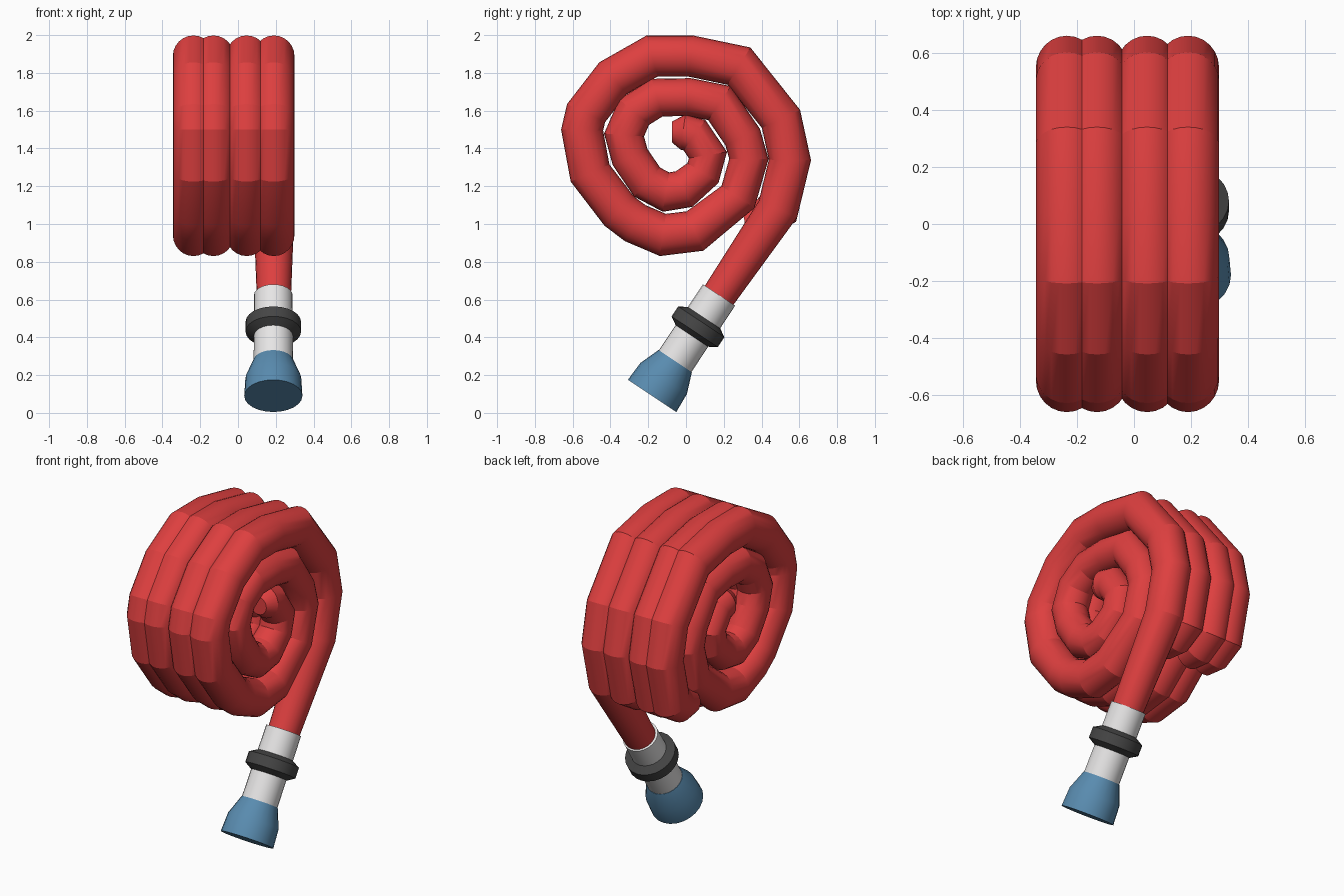
import bpy, bmesh, math
from mathutils import Vector

if "Cube" in bpy.data.objects:
    bpy.data.objects.remove(bpy.data.objects["Cube"])


def material(name, rgb):
    m = bpy.data.materials.new(name)
    m.diffuse_color = (*rgb, 1)
    m.use_nodes = True
    m.node_tree.nodes["Principled BSDF"].inputs["Base Color"].default_value = m.diffuse_color
    return m


RED = material("hose red", (0.73, 0.05, 0.05))
WHITE = material("coupling white", (0.80, 0.79, 0.79))
BLACK = material("ring dark grey", (0.06, 0.06, 0.06))
BLUE = material("nozzle blue", (0.10, 0.26, 0.43))


def skin(name, rings, mat, angle):
    """Join rings of points into a closed, capped surface."""
    bm = bmesh.new()
    loops = [[bm.verts.new(p) for p in ring] for ring in rings]
    n = len(loops[0])
    for a, b in zip(loops, loops[1:]):
        for i in range(n):
            j = (i + 1) % n
            bm.faces.new((a[i], a[j], b[j], b[i]))
    bm.faces.new(loops[0])
    bm.faces.new(loops[-1])
    bmesh.ops.recalc_face_normals(bm, faces=bm.faces)
    me = bpy.data.meshes.new(name)
    bm.to_mesh(me)
    bm.free()
    me.materials.append(mat)
    ob = bpy.data.objects.new(name, me)
    bpy.context.collection.objects.link(ob)
    bpy.ops.object.select_all(action='DESELECT')
    ob.select_set(True)
    bpy.context.view_layer.objects.active = ob
    bpy.ops.object.shade_smooth_by_angle(angle=math.radians(angle))
    return ob


def tube(name, x, path, sides=24):
    """Sweep a round section along (y, z, radius) points with mitred bends."""
    pts = [Vector((x, p[0], p[1])) for p in path]
    X = Vector((1, 0, 0))
    rings = []
    for k, p in enumerate(pts):
        d1 = (p - pts[k - 1]).normalized() if k else (pts[1] - p).normalized()
        d2 = (pts[k + 1] - p).normalized() if k < len(pts) - 1 else d1
        t = (d1 + d2).normalized()
        n = X.cross(t) / t.dot(d1)
        r = path[k][2]
        rings.append([p + r * (math.cos(a) * n + math.sin(a) * X)
                      for a in (2 * math.pi * i / sides for i in range(sides))])
    return skin(name, rings, RED, 18)


# Spiral centre line, from the outside in
OUTER = [(.487, 1.079), (.55, 1.339), (.503, 1.556), (.28, 1.836), (.026, 1.889),
         (-.18, 1.889), (-.386, 1.772), (-.529, 1.587), (-.55, 1.497), (-.508, 1.27),
         (-.354, 1.069), (-.27, 1.005), (-.122, .942), (.048, .963)]
INNER = [(.275, 1.143), (.333, 1.344), (.30, 1.46), (.177, 1.64), (.016, 1.672),
         (-.153, 1.669), (-.275, 1.593), (-.328, 1.471), (-.296, 1.354), (-.206, 1.222),
         (-.106, 1.169), (-.01, 1.185)]
CORE = [(.09, 1.27), (.116, 1.365), (.045, 1.47), (-.016, 1.487)]
spiral = ([(y, z, .109) for y, z in OUTER] + [(y, z, .1) for y, z in INNER]
          + [(y, z, .093) for y, z in CORE] + [(-.075, 1.487, .055)])

# Four coils side by side; the last one runs out to the nozzle
for i, x in enumerate((-.236, -.13, .046)):
    tube(f"hose_coil_{i + 1}", x, [(.31, 1.01, .08), (.40, 1.02, .1)] + spiral)
tube("hose_coil_with_tail", .19, [(.16, .60, .09)] + spiral)

# Nozzle parts, turned around the axis of the hose tail
ORIGIN = Vector((.187, .175, .624))
AXIS = Vector((0, -.553, -.833)).normalized()
SIDE = Vector((1, 0, 0))
UP = AXIS.cross(SIDE)


def turned(name, profile, mat, sides=24):
    """Lathe (distance along axis, radius) points."""
    rings = [[ORIGIN + AXIS * d + r * (math.cos(a) * SIDE + math.sin(a) * UP)
              for a in (2 * math.pi * i / sides for i in range(sides))]
             for d, r in profile]
    return skin(name, rings, mat, 20)


turned("coupling", [(0, .102), (.43, .104)], WHITE)
turned("coupling_ring", [(.14, .095), (.17, .147), (.233, .147), (.265, .095)], BLACK)
turned("nozzle_tip", [(.42, .106), (.53, .148), (.641, .154)], BLUE)
